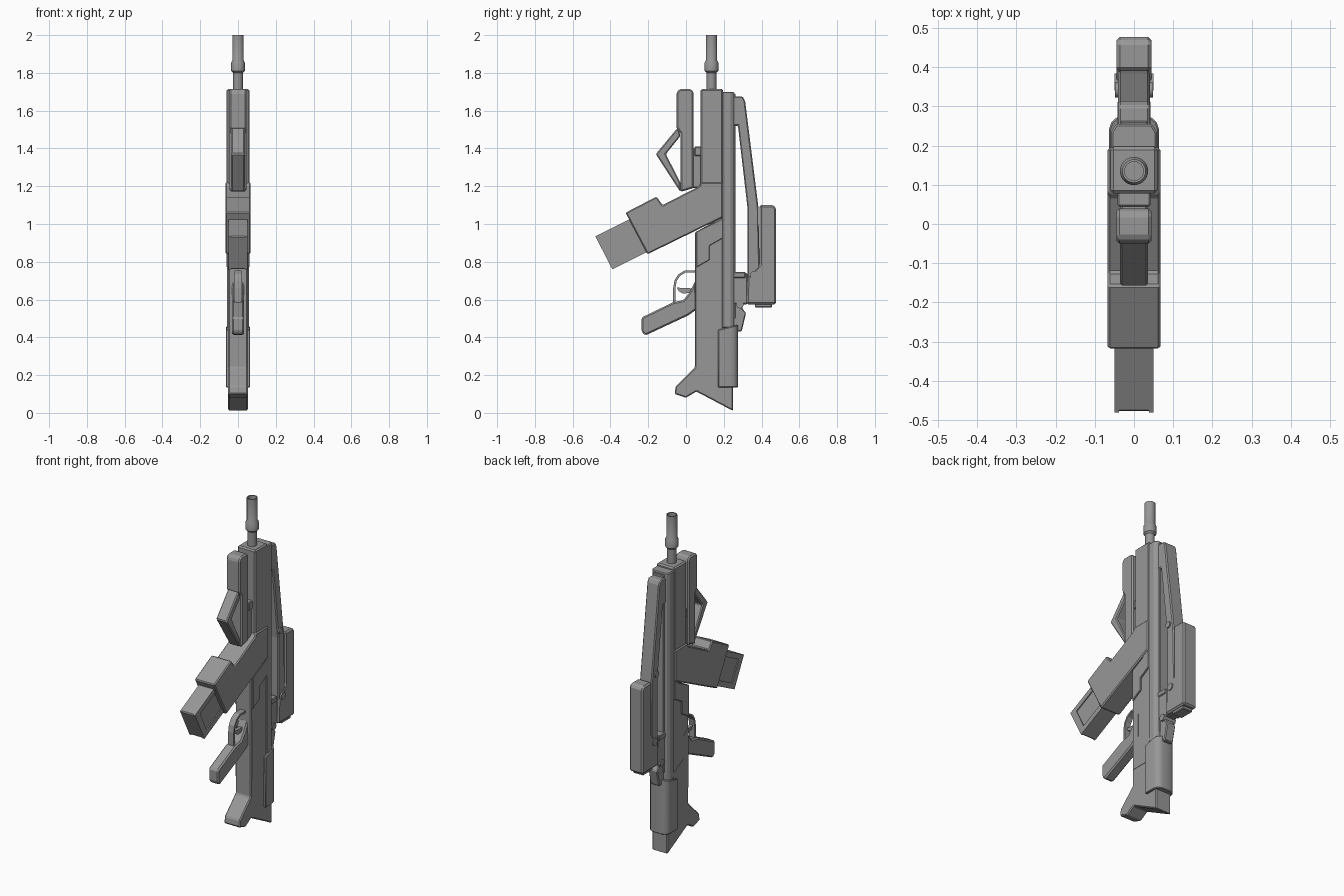
import bpy, bmesh, math
from mathutils import Vector

if "Cube" in bpy.data.objects:
    bpy.data.objects.remove(bpy.data.objects["Cube"])

grey = bpy.data.materials.new("gunmetal grey")
grey.diffuse_color = (0.31, 0.31, 0.31, 1)
grey.use_nodes = True
grey.node_tree.nodes["Principled BSDF"].inputs["Base Color"].default_value = grey.diffuse_color


def finish(name, bm, bevel=0.0):
    bmesh.ops.recalc_face_normals(bm, faces=bm.faces)
    me = bpy.data.meshes.new(name)
    bm.to_mesh(me)
    bm.free()
    me.materials.append(grey)
    ob = bpy.data.objects.new(name, me)
    bpy.context.collection.objects.link(ob)
    if bevel:
        m = ob.modifiers.new("edge bevel", 'BEVEL')
        m.width = bevel
        m.segments = 1
        m.limit_method = 'ANGLE'
        m.angle_limit = math.radians(35)
    return ob


def extrude(name, ring, offset, bevel):
    """Closed solid from a planar ring moved along an offset."""
    bm = bmesh.new()
    a = [bm.verts.new(p) for p in ring]
    b = [bm.verts.new(Vector(p) + Vector(offset)) for p in ring]
    bm.faces.new(a)
    bm.faces.new(b[::-1])
    for i in range(len(a)):
        j = (i + 1) % len(a)
        bm.faces.new((a[i], b[i], b[j], a[j]))
    return finish(name, bm, bevel)


def side(name, pts, half, bevel=0.006):
    """Side profile (y, z) extruded symmetrically in x."""
    return extrude(name, [(-half, y, z) for y, z in pts], (2 * half, 0, 0), bevel)


def plan(name, pts, z0, z1, bevel=0.005):
    """Half plan profile (x, y), mirrored and extruded in z."""
    ring = pts + [(-x, y) for x, y in reversed(pts)]
    return extrude(name, [(x, y, z0) for x, y in ring], (0, 0, z1 - z0), bevel)


def block(name, y0, y1, z0, z1, half, bevel=0.006):
    return side(name, [(y0, z0), (y1, z0), (y1, z1), (y0, z1)], half, bevel)


def ribbon(name, path, thick, half, bevel=0.0):
    """Flat bar following a path in the side plane."""
    p = [Vector(q) for q in path]
    left, right = [], []
    for i, q in enumerate(p):
        d = (p[min(i + 1, len(p) - 1)] - p[max(i - 1, 0)]).normalized()
        n = Vector((-d.y, d.x)) * thick / 2
        left.append(tuple(q + n))
        right.append(tuple(q - n))
    return side(name, left + right[::-1], half, bevel)


def smooth(ob):
    bpy.ops.object.select_all(action='DESELECT')
    ob.select_set(True)
    bpy.context.view_layer.objects.active = ob
    bpy.ops.object.shade_smooth_by_angle(angle=math.radians(35))


def pin(name, y, z, r, half):
    ring = [(-half, y + r * math.cos(k * math.pi / 8), z + r * math.sin(k * math.pi / 8))
            for k in range(16)]
    smooth(extrude(name, ring, (2 * half, 0, 0), 0))


# Barrel: turned profile of (radius, height)
bm = bmesh.new()
prof = [(0, 1.68), (.026, 1.68), (.026, 1.80), (.036, 1.81), (.036, 1.855), (.030, 1.865),
        (.030, 2.0), (.024, 2.0), (.024, 1.97), (0, 1.97)]
vs = [bm.verts.new((r, .135, z)) for r, z in prof]
es = [bm.edges.new(vs[i:i + 2]) for i in range(len(vs) - 1)]
bmesh.ops.spin(bm, geom=vs + es, cent=(0, .135, 0), axis=(0, 0, 1),
               angle=math.tau, steps=24, use_merge=True)
bmesh.ops.remove_doubles(bm, verts=bm.verts, dist=1e-5)
smooth(finish("barrel", bm))

# Main body
block("upper_receiver", .078, .197, 1.0, 1.715, .06, .008)
side("magazine_housing", [(.195, 1.22), (.078, 1.22), (.07, 1.2), (-.124, 1.10), (-.156, 1.145),
                          (-.32, 1.06), (-.204, .84), (.195, 1.035)], .067)
plan("rear_spine", [(.058, .19), (.058, .235), (.046, .255)], .45, 1.70)
plan("spine_rail", [(.035, .24), (.035, .262)], .50, 1.69, .003)
side("lower_receiver_and_stock", [(.198, 1.04), (.047, .955), (.047, .24), (-.055, .14), (-.06, .1),
                                  (0, .08), (.055, .113), (.25, .01), (.25, .46), (.198, .5)], .052)

# Side plates on the lower receiver
for s, tag in ((1, "right"), (-1, "left")):
    plate = [(.055, .96), (.195, 1.03), (.195, .925), (.125, .885), (.125, .81), (.055, .77)]
    extrude("side_plate_" + tag, [(s * .05, y, z) for y, z in plate], (s * .011, 0, 0), .003)
    panel = [(.055, .70), (.10, .67), (.10, .53), (.19, .48), (.19, .34), (.055, .34)]
    extrude("stock_panel_" + tag, [(s * .05, y, z) for y, z in panel], (s * .004, 0, 0), 0)

# Cheek pad with rounded back
pad = plan("cheek_pad", [(.064, .17), (.064, .24), (.058, .259), (.045, .271), (.03, .276)],
           .135, .455, .004)
for v in pad.data.vertices:
    if v.co.z > .4:
        v.co.z = .44 + (v.co.y - .17) * .25
smooth(pad)

# Magazine with recessed side panels
mag = [Vector((-.27, 1.04)), Vector((-.48, .935)), Vector((-.39, .76)), Vector((-.18, .865))]
side("magazine_core", mag, .044)
for s, tag in ((1, "right"), (-1, "left")):
    for i, (a, b) in enumerate(((0, 1), (1, 2), (2, 3))):
        ctr = Vector((-.325, .905))
        bar = [mag[a], mag[b], mag[b].lerp(ctr, .32), mag[a].lerp(ctr, .32)]
        extrude(f"magazine_rim_{tag}_{i}", [(s * .038, *p) for p in bar], (s * .012, 0, 0), 0)

# Front tube and angled foregrip
side("front_tube", [(-.05, 1.695), (-.035, 1.715), (.025, 1.715), (.04, 1.70), (.04, 1.19),
                    (-.03, 1.17), (-.03, 1.48), (-.05, 1.51)], .045, .008)
side("foregrip", [(-.04, 1.515), (-.16, 1.37), (-.03, 1.17), (-.03, 1.22), (-.107, 1.37),
                  (-.03, 1.465)], .036, .006)
block("tube_bracket", .03, .09, 1.19, 1.40, .035)
block("tube_latch", .045, .085, 1.36, 1.41, .042, .004)

# Pistol grip, guard and trigger
side("pistol_grip", [(-.235, .505), (-.07, .585), (-.013, .597), (.02, .64), (.05, .70), (.06, .55),
                     (.01, .515), (-.215, .41), (-.235, .43)], .032, .008)
ribbon("trigger_guard", [(-.062, .575), (-.062, .66), (-.055, .70), (-.035, .73), (-.005, .748),
                         (.055, .748)], .012, .018)
side("trigger", [(.05, .655), (.02, .66), (-.02, .66), (-.05, .665), (-.04, .645), (-.015, .632),
                 (.02, .635), (.05, .645)], .01, 0)

# Carrying arm
side("carry_arm", [(.24, 1.675), (.30, 1.675), (.313, 1.65), (.383, 1.09), (.39, .77), (.39, .62),
                   (.325, .62), (.325, 1.09), (.275, 1.52), (.24, 1.52)], .041)

# Sight box on the back
side("sight_box", [(.39, 1.10), (.465, 1.10), (.477, 1.08), (.477, .575), (.32, .575), (.325, .715),
                   (.39, .785)], .045, .009)
block("sight_lens", .365, .455, .558, .60, .034, .004)
block("sight_mount", .24, .325, .575, .74, .036)
block("mount_clamp", .24, .315, .715, .745, .042, .004)
side("release_lever", [(.24, .60), (.30, .60), (.30, .55), (.318, .53), (.295, .432), (.24, .432)],
     .03, .005)

# Pivot pins
pin("arm_pin", .342, 1.13, .019, .048)
pin("sight_pin", .362, .73, .022, .05)
pin("lever_pin", .285, .573, .02, .042)
